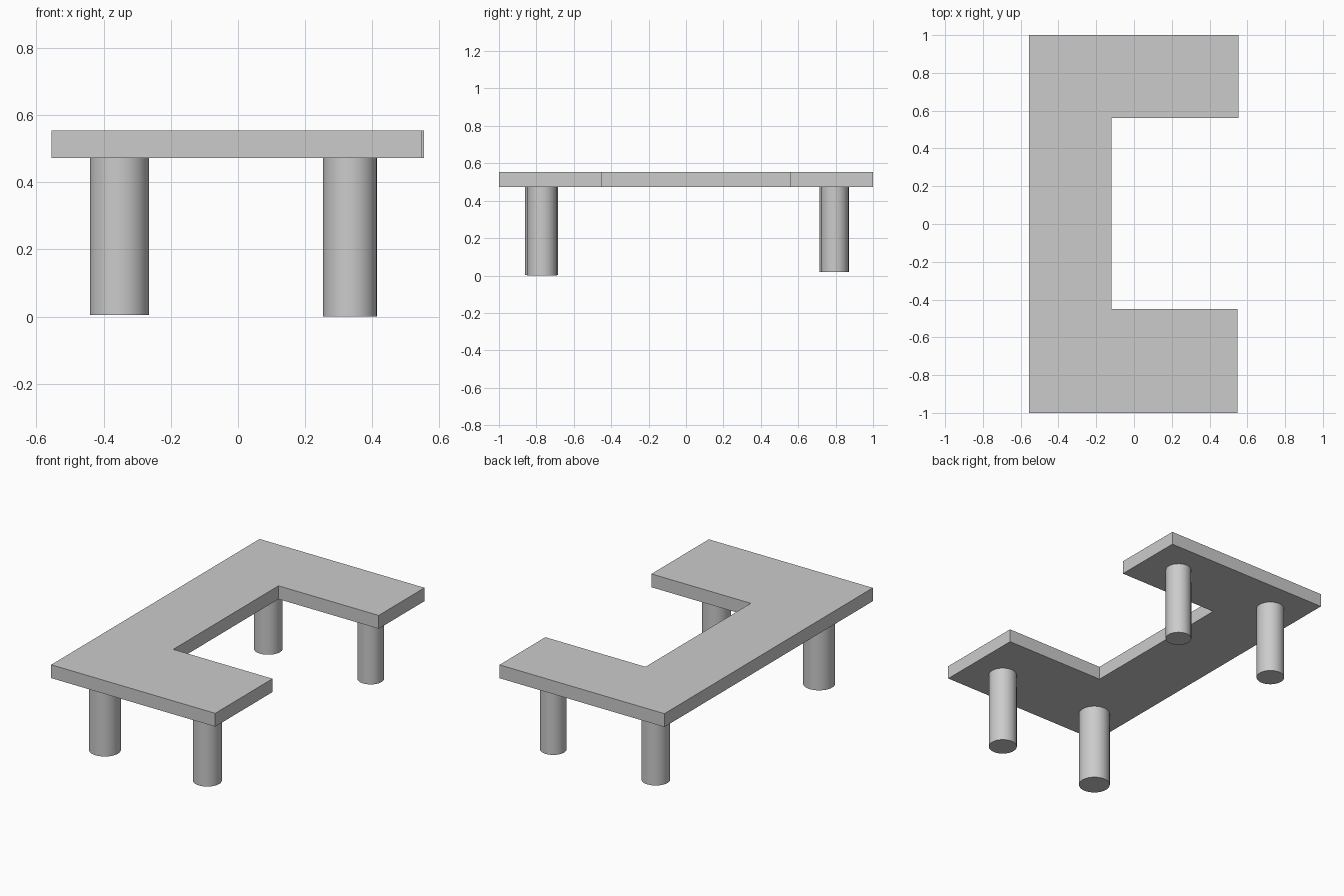
import bpy, bmesh

cube = bpy.data.objects.get("Cube")
if cube:
    bpy.data.objects.remove(cube, do_unlink=True)

# Plain grey finish
grey = bpy.data.materials.new("plain grey")
grey.use_nodes = True
colour = (0.6, 0.6, 0.6, 1)
grey.diffuse_color = colour
grey.node_tree.nodes["Principled BSDF"].inputs["Base Color"].default_value = colour

SLAB_BOTTOM, SLAB_TOP = 0.472, 0.553


def make_table_top():
    """C-shaped slab, open towards +x."""
    outline = [(-0.555, -1), (0.547, -1), (0.547, -0.45), (-0.12, -0.45),
               (-0.12, 0.56), (0.553, 0.56), (0.553, 1), (-0.555, 1)]
    bm = bmesh.new()
    base = bm.faces.new([bm.verts.new((x, y, SLAB_BOTTOM)) for x, y in outline])
    raised = bmesh.ops.extrude_face_region(bm, geom=[base], use_keep_orig=True)["geom"]
    for v in raised:
        if isinstance(v, bmesh.types.BMVert):
            v.co.z = SLAB_TOP
    bmesh.ops.recalc_face_normals(bm, faces=bm.faces)
    mesh = bpy.data.meshes.new("table_top")
    bm.to_mesh(mesh)
    bm.free()
    mesh.materials.append(grey)
    bpy.context.collection.objects.link(bpy.data.objects.new("table_top", mesh))


def make_leg(name, x, y, radius, foot):
    """Round leg from its foot up to the underside of the slab."""
    height = SLAB_BOTTOM - foot
    bpy.ops.mesh.primitive_cylinder_add(vertices=48, radius=radius, depth=height,
                                        location=(x, y, foot + height / 2))
    leg = bpy.context.object
    leg.name = name
    leg.data.materials.append(grey)
    bpy.ops.object.shade_smooth_by_angle()


make_table_top()
make_leg("front_right_leg", -0.353, -0.773, 0.088, 0.004)
make_leg("front_left_leg", 0.333, -0.77, 0.08, 0)
make_leg("back_right_leg", -0.352, 0.793, 0.079, 0.02)
make_leg("back_left_leg", 0.335, 0.795, 0.073, 0.02)
